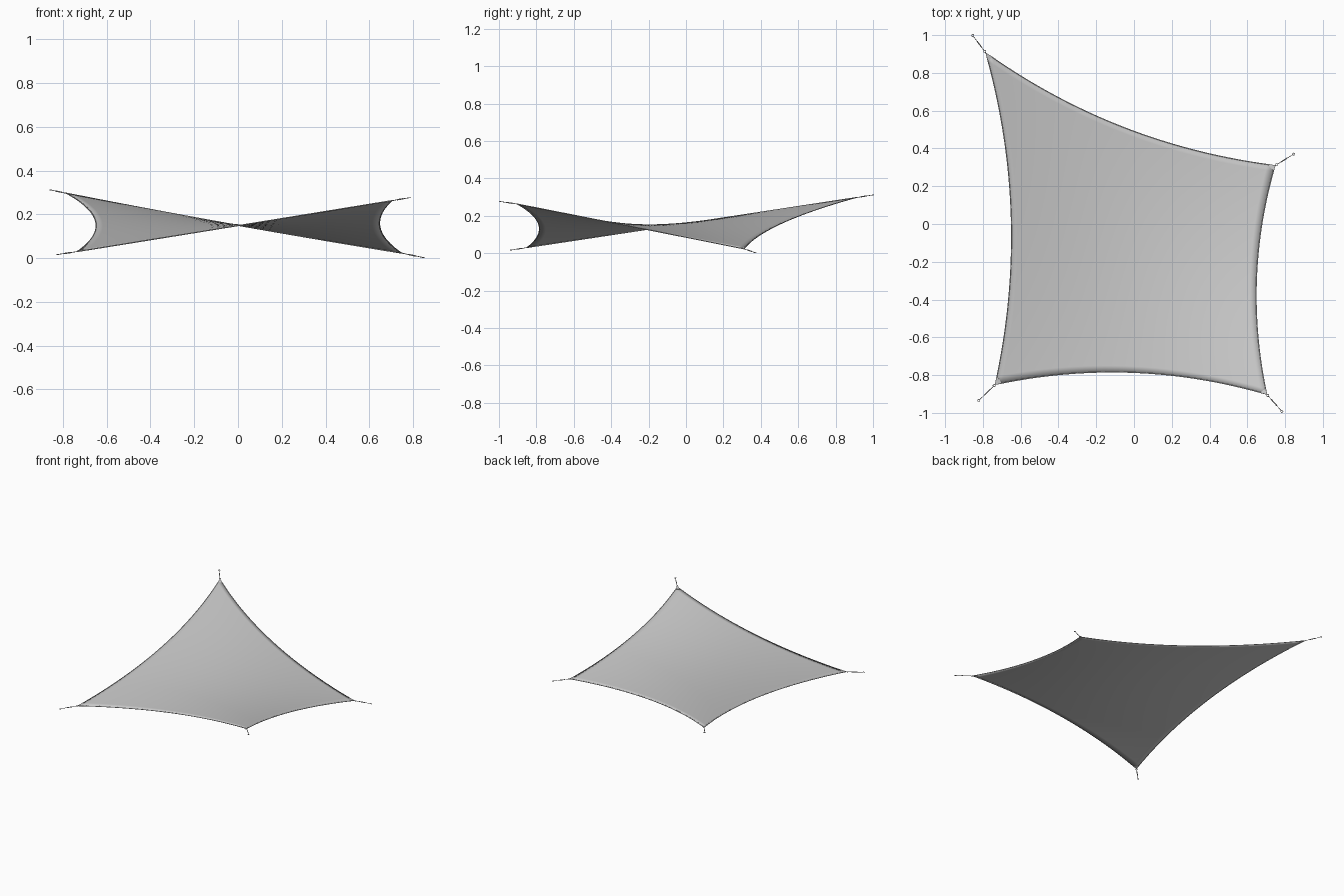
import bpy, bmesh
from mathutils import Vector, Matrix

if "Cube" in bpy.data.objects:
    bpy.data.objects.remove(bpy.data.objects["Cube"])

# Sail corners and matching cable anchor points, in order round the sail
corner = [Vector(c) for c in ((-0.735, -0.85, 0.03), (0.703, -0.902, 0.263),
                              (0.747, 0.31, 0.023), (-0.785, 0.907, 0.297))]
anchor = [Vector(c) for c in ((-0.822, -0.935, 0.017), (0.783, -0.992, 0.276),
                              (0.846, 0.37, 0.003), (-0.854, 0.998, 0.311))]
SAG = 0.062
N = 40


def edge(a, b, t):
    """Point on the inward-bowed sail edge from corner a to corner b."""
    d = b - a
    side = Vector((-d.y, d.x, 0)).normalized()
    if side.dot((a + b) / 2) > 0:
        side = -side
    return a.lerp(b, t) + side * d.length * SAG * 4 * t * (1 - t)


def sail_point(u, v):
    """Coons patch between the four bowed edges."""
    d, c, b, a = corner
    p = edge(d, c, u) * (1 - v) + edge(a, b, u) * v
    q = edge(d, a, v) * (1 - u) + edge(c, b, v) * u
    return p + q - d.lerp(c, u).lerp(a.lerp(b, u), v)


def finish(bm, name, smooth=True):
    bmesh.ops.recalc_face_normals(bm, faces=bm.faces) if name != "sail_cloth" else None
    mesh = bpy.data.meshes.new(name)
    bm.to_mesh(mesh)
    bm.free()
    ob = bpy.data.objects.new(name, mesh)
    bpy.context.collection.objects.link(ob)
    for f in mesh.polygons:
        f.use_smooth = smooth
    return ob


def tube(name, points, radius, cyclic=False):
    cu = bpy.data.curves.new(name, 'CURVE')
    cu.dimensions = '3D'
    cu.bevel_depth = radius
    cu.bevel_resolution = 2
    cu.use_fill_caps = True
    sp = cu.splines.new('POLY')
    sp.points.add(len(points) - 1)
    for s, p in zip(sp.points, points):
        s.co = (*p, 1)
    sp.use_cyclic_u = cyclic
    ob = bpy.data.objects.new(name, cu)
    bpy.context.collection.objects.link(ob)
    return ob


def ring(name, centre, along, radius, wire):
    """Wire ring lying in the plane of the cable and the horizontal."""
    x = along.normalized()
    y = Vector((0, 0, 1)).cross(x).normalized()
    turn = [Matrix.Rotation(i * 6.28319 / 16, 2) @ Vector((radius, 0)) for i in range(16)]
    return tube(name, [centre + x * t.x + y * t.y for t in turn], wire, True)


# Saddle-shaped sail
bm = bmesh.new()
grid = [[bm.verts.new(sail_point(i / N, j / N)) for i in range(N + 1)] for j in range(N + 1)]
for j in range(N):
    for i in range(N):
        bm.faces.new((grid[j][i], grid[j][i + 1], grid[j + 1][i + 1], grid[j + 1][i]))
sail = finish(bm, "sail_cloth")
mod = sail.modifiers.new("thickness", 'SOLIDIFY')
mod.thickness = 0.003
mod.offset = 0

# Hem rope round the edge
hem = [edge(corner[k], corner[(k + 1) % 4], i / N) for k in range(4) for i in range(N)]
tube("edge_rope", hem, 0.0025, True)

for k, (c, a) in enumerate(zip(corner, anchor)):
    out = (a - c).normalized()
    length = (a - c).length
    # Triangular corner plate
    p1 = edge(c, corner[(k + 1) % 4], 0.025)
    p2 = edge(c, corner[(k + 3) % 4], 0.025)
    bm = bmesh.new()
    bm.faces.new([bm.verts.new(p) for p in (c + out * 0.004, p1, p2)])
    plate = finish(bm, f"corner_plate_{k + 1}", False)
    m = plate.modifiers.new("thickness", 'SOLIDIFY')
    m.thickness = 0.005
    m.offset = 0
    # Corner ring, turnbuckle, cable and anchor ring
    ring(f"corner_ring_{k + 1}", c + out * 0.008, out, 0.006, 0.0015)
    tube(f"cable_{k + 1}", [c + out * 0.012, a - out * 0.006], 0.0016)
    tube(f"turnbuckle_{k + 1}", [c + out * length * 0.3, c + out * length * 0.65], 0.003)
    ring(f"anchor_ring_{k + 1}", a, out, 0.006, 0.0015)
